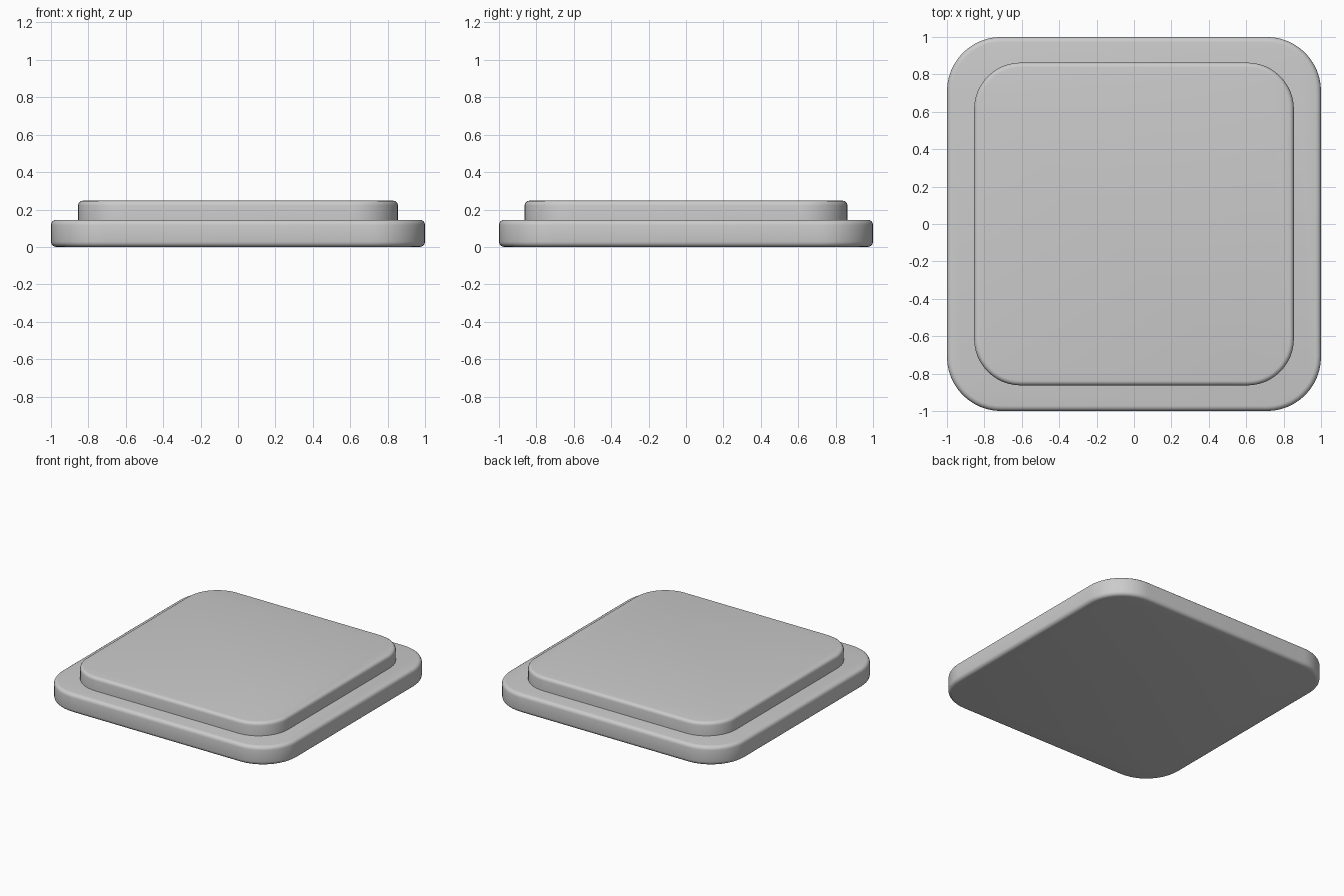
import bpy, bmesh
from math import sin, cos, pi

if "Cube" in bpy.data.objects:
    bpy.data.objects.remove(bpy.data.objects["Cube"])


def rounded_slab(name, hx, hy, z0, z1, radius, edge, bevel_bottom=True, steps=12):
    """Rounded-rectangle slab with softly rounded rims."""
    bm = bmesh.new()
    outline = []
    for k, (sx, sy) in enumerate([(1, 1), (-1, 1), (-1, -1), (1, -1)]):
        for i in range(steps + 1):
            a = (k + i / steps) * pi / 2
            outline.append((sx * (hx - radius) + radius * cos(a),
                            sy * (hy - radius) + radius * sin(a)))
    face = bm.faces.new([bm.verts.new((x, y, z0)) for x, y in outline])
    top = bmesh.ops.extrude_face_region(bm, geom=[face], use_keep_orig=True)
    bmesh.ops.translate(bm, vec=(0, 0, z1 - z0),
                        verts=[v for v in top["geom"] if isinstance(v, bmesh.types.BMVert)])
    bmesh.ops.recalc_face_normals(bm, faces=bm.faces)
    # round the horizontal rims
    rims = [e for e in bm.edges
            if abs(e.verts[0].co.z - e.verts[1].co.z) < 1e-6
            and (bevel_bottom or e.verts[0].co.z > (z0 + z1) / 2)]
    bmesh.ops.bevel(bm, geom=rims, offset=edge, segments=4, profile=0.5,
                    affect='EDGES', clamp_overlap=False)
    bmesh.ops.recalc_face_normals(bm, faces=bm.faces)
    mesh = bpy.data.meshes.new(name)
    bm.to_mesh(mesh)
    bm.free()
    obj = bpy.data.objects.new(name, mesh)
    bpy.context.collection.objects.link(obj)
    bpy.ops.object.select_all(action='DESELECT')
    obj.select_set(True)
    bpy.context.view_layer.objects.active = obj
    bpy.ops.object.shade_smooth_by_angle()
    return obj


# wide lower plate
rounded_slab("base_plate", 1.0, 1.0, 0.0, 0.145, 0.29, 0.028)
# raised inner pad, seated on the plate
rounded_slab("raised_pad", 0.855, 0.863, 0.14, 0.247, 0.25, 0.025, bevel_bottom=False)
